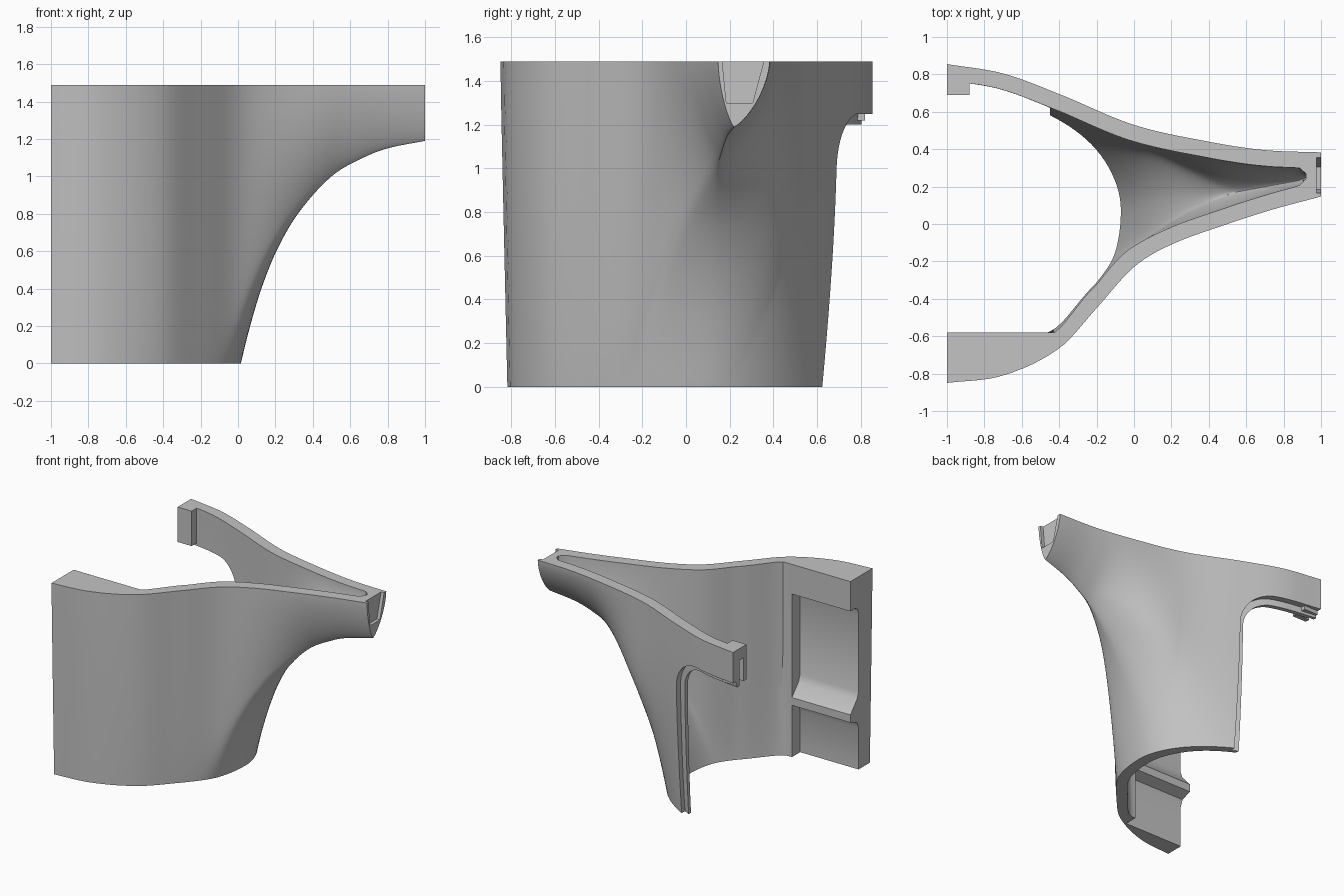
import bpy, bmesh, math

if "Cube" in bpy.data.objects:
    bpy.data.objects.remove(bpy.data.objects["Cube"])

TOP = 1.49     # rim height
WALL = 0.085   # shell thickness


def clamp(v, lo=0.0, hi=1.0):
    return max(lo, min(hi, v))


def spline(pts):
    """Smooth curve through (x, y) points, straight beyond both ends."""
    n = len(pts)
    slopes = []
    for i in range(n):
        a, b = pts[max(i - 1, 0)], pts[min(i + 1, n - 1)]
        slopes.append((b[1] - a[1]) / (b[0] - a[0]))

    def f(x):
        for i in (0, n - 1):
            if (x <= pts[0][0]) if i == 0 else (x >= pts[i][0]):
                return pts[i][1] + slopes[i] * (x - pts[i][0])
        i = max(k for k in range(n - 1) if pts[k][0] <= x)
        (xa, ya), (xb, yb) = pts[i], pts[i + 1]
        h = xb - xa
        t = (x - xa) / h
        e = t * t * (3 - 2 * t)
        return (ya * (1 - e) + yb * e + h * slopes[i] * t * (1 - t) ** 2
                - h * slopes[i + 1] * t * t * (1 - t))
    return f


# Rim outline on both sides, and the underside curve of the spout
front_rim = spline([(-1, -.85), (-.7, -.81), (-.4, -.665), (-.2, -.45), (0, -.23),
                    (.2, -.11), (.5, 0), (.75, .08), (1, .147)])
back_rim = spline([(-1, .855), (-.7, .805), (-.4, .695), (0, .53), (.4, .44),
                   (.7, .395), (1, .383)])
keel = spline([(-.2, -.9), (.015, 0), (.065, .2), (.125, .4), (.205, .6), (.32, .8),
               (.5, 1), (.67, 1.1), (.8, 1.15), (1, 1.19)])


def keel_x(z):
    lo, hi = -2.0, 5.0
    for _ in range(32):
        mid = (lo + hi) / 2
        lo, hi = (mid, hi) if keel(mid) < z else (lo, mid)
    return lo


def slant(f, x):
    return math.hypot(1, (f(x + .01) - f(x - .01)) / .02)


def side_y(x, z, off, sign):
    """Depth of the front (-1) or back (+1) wall, moved inward by off."""
    rim = back_rim if sign > 0 else front_rim
    ridge = .07 + (.15 + off * .4) * max(x, 0)
    width = max(sign * (rim(x) - ridge) - off * slant(rim, x), .01)
    lift = off * clamp(x)
    z = min(z, TOP)
    bottom = keel(x + off) + lift
    t = clamp((z - bottom) / (TOP - bottom))
    if t < 1e-6:
        return ridge
    depth = max(keel_x(z - lift) - off - x, 0)
    q = math.sqrt(depth / (1.2 if sign > 0 else .6)) / width
    blunt = q / (1 + q ** 8) ** .125
    narrow = 1 - (1 - t ** .8) ** 1.6
    w = clamp(x / .6)
    w = w * w * (3 - 2 * w)
    y = ridge + sign * width * (blunt * (1 - w) + narrow * w)
    if sign < 0:
        y += .025 * (1 - z / TOP) * clamp((-x - .4) / .6)   # slight draft
    return y


def new_object(name, bm):
    bmesh.ops.recalc_face_normals(bm, faces=bm.faces)
    me = bpy.data.meshes.new(name)
    bm.to_mesh(me)
    bm.free()
    ob = bpy.data.objects.new(name, me)
    bpy.context.collection.objects.link(ob)
    return ob


def hull(name, off, x_min, x_max, z_min, z_max, pad=None):
    """Closed solid lofted along x; pad is a flat limit for the front side."""
    x0 = .015 - off
    xs = [x0 + (x_min - x0) * (i / 30) ** 1.7 for i in range(30, 0, -1)]
    xs += [x0 + (x_max - x0) * (i / 40) ** 1.4 for i in range(41)]
    n = 28
    bm = bmesh.new()
    rings = []
    for x in xs:
        start = max(z_min, keel(x + off) + off * clamp(x))
        zs = [start + (z_max - start) * (i / n) ** 1.7 for i in range(n + 1)]
        front = [(side_y(x, z, off, -1), z) for z in zs]
        if pad is not None:
            front = [(max(y, pad), z) for y, z in front]
        back = [(side_y(x, z, off, 1), z) for z in zs]
        ring = front + back[::-1]
        if off and x > x_max - .05 and x_max > .5:        # rounded pocket end
            e = max(.3, math.sqrt(max(0, 1 - ((x - x_max + .05) / .05) ** 2)))
            ring = [(.255 + (y - .255) * e, z) for y, z in ring]
        rings.append([bm.verts.new((x, y, z)) for y, z in ring])
    count = len(rings[0])
    for a, b in zip(rings, rings[1:]):
        for i in range(count):
            j = (i + 1) % count
            bm.faces.new((a[i], a[j], b[j], b[i]))
    bm.faces.new(rings[0])
    bm.faces.new(rings[-1])
    bmesh.ops.remove_doubles(bm, verts=bm.verts, dist=1e-5)
    return new_object(name, bm)


def prism(name, pts, axis, a, b):
    """Extrude a profile: (x, z) along y, or (y, z) along x."""
    bm = bmesh.new()
    place = (lambda u, v, w: (u, w, v)) if axis == "y" else (lambda u, v, w: (w, u, v))
    lo, hi = ([bm.verts.new(place(u, v, w)) for u, v in pts] for w in (a, b))
    n = len(pts)
    for i in range(n):
        j = (i + 1) % n
        bm.faces.new((lo[i], lo[j], hi[j], hi[i]))
    bm.faces.new(lo)
    bm.faces.new(hi)
    return new_object(name, bm)


def box(name, x, y, z):
    return prism(name, [(x[0], z[0]), (x[1], z[0]), (x[1], z[1]), (x[0], z[1])], "y", *y)


def combine(target, tool, operation="DIFFERENCE"):
    mod = target.modifiers.new("cut", "BOOLEAN")
    mod.operation, mod.solver, mod.object = operation, "EXACT", tool
    deps = bpy.context.evaluated_depsgraph_get()
    me = bpy.data.meshes.new_from_object(target.evaluated_get(deps))
    target.modifiers.clear()
    target.data = me
    bpy.data.objects.remove(tool)


def arch(name, r):
    """Back cutout with a rounded upper corner."""
    arc = [(-.65 + r * math.cos(a), 1 + r * math.sin(a))
           for a in (math.pi / 2 * i / 12 for i in range(13))]
    return prism(name, [(-1.2, -.2), (-.65 + r, -.2)] + arc + [(-1.2, 1 + r)], "y", .3, 1.2)


# Shell: solid spouted body hollowed by its inward offset
shell = hull("spouted_shell", 0, -1, 1, 0, TOP)
combine(shell, hull("cavity", WALL, -1.1, .92, -.1, 1.6, pad=-.58))

# Back cutout, with a thin inner lip reaching past the outer layer
combine(shell, arch("lip_cut", .2))
outer_cut = arch("outer_cut", .25)
combine(outer_cut, hull("lip_layer", .05, -1.3, .6, -.4, 1.6))
combine(shell, outer_cut)

# Clip boss at the end of the back arm, with its slot
combine(shell, box("boss", (-1, -.88), (.69, .82), (1.22, TOP)), "UNION")
combine(shell, box("slot", (-1.1, -.95), (.725, .775), (1.1, 1.4)))

# Two pockets in the thick front block, leaving a shelf between them
combine(shell, prism("upper_pocket", [(-.5, 1.26), (-.64, 1.26), (-.67, 1.24), (-.68, 1.2),
                     (-.68, .6), (-.66, .55), (-.58, .46), (-.5, .46)], "x", -1.1, -.5))
combine(shell, prism("lower_pocket", [(-.5, .4), (-.58, .4), (-.66, .37), (-.68, .32),
                     (-.68, -.1), (-.5, -.1)], "x", -1.1, -.5))

# Shallow recess in the spout end
combine(shell, prism("end_recess", [(.16, 1.55), (.185, 1.3), (.305, 1.3), (.372, 1.55)],
                     "x", .975, 1.1))

# Plain grey finish
grey = bpy.data.materials.new("plain grey")
grey.use_nodes = True
grey.diffuse_color = (.55, .55, .55, 1)
grey.node_tree.nodes["Principled BSDF"].inputs["Base Color"].default_value = (.55, .55, .55, 1)
shell.data.materials.clear()
shell.data.materials.append(grey)
for p in shell.data.polygons:
    p.material_index = 0

bpy.ops.object.select_all(action="DESELECT")
shell.select_set(True)
bpy.context.view_layer.objects.active = shell
bpy.ops.object.shade_smooth_by_angle(angle=math.radians(30))
